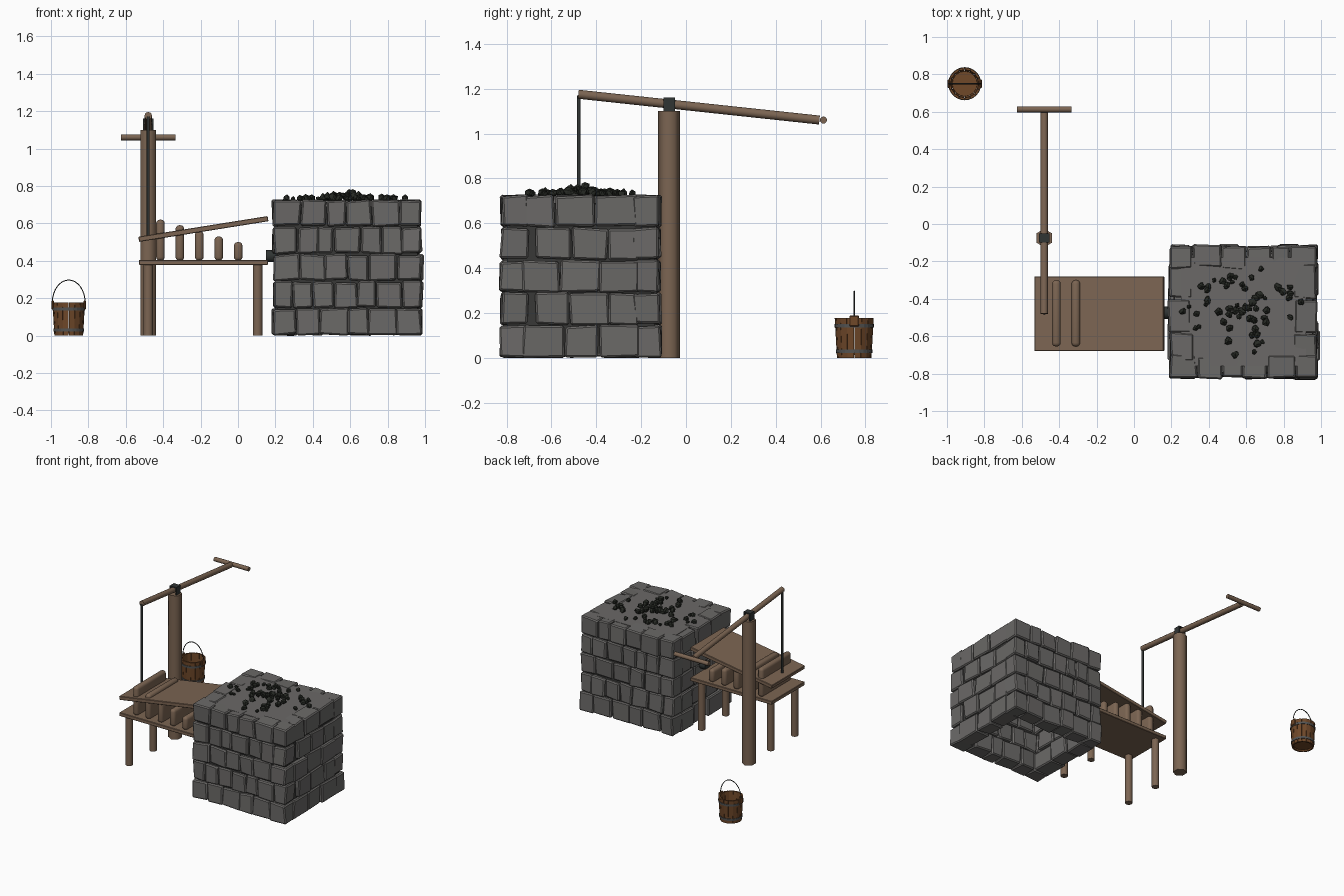
import bpy, bmesh, math, random
from mathutils import Vector, Matrix

random.seed(7)
cube = bpy.data.objects.get("Cube")
if cube:
    bpy.data.objects.remove(cube, do_unlink=True)


def material(name, r, g, b):
    m = bpy.data.materials.new(name)
    m.use_nodes = True
    m.diffuse_color = (r, g, b, 1)
    bsdf = m.node_tree.nodes["Principled BSDF"]
    bsdf.inputs["Base Color"].default_value = (r, g, b, 1)
    bsdf.inputs["Roughness"].default_value = 0.9
    return m


STONE = material("grey stone", 0.145, 0.14, 0.135)
JOINT = material("dark joint", 0.04, 0.04, 0.038)
COAL = material("black coal", 0.02, 0.023, 0.018)
WOOD = material("weathered wood", 0.2, 0.13, 0.085)
STAVE = material("bucket wood", 0.16, 0.065, 0.022)
IRON = material("dark iron", 0.03, 0.035, 0.034)
HOOP = material("hoop metal", 0.09, 0.09, 0.088)


def finish(bm, name, mat, smooth=None):
    bmesh.ops.recalc_face_normals(bm, faces=bm.faces[:])
    me = bpy.data.meshes.new(name)
    bm.to_mesh(me)
    bm.free()
    me.materials.append(mat)
    ob = bpy.data.objects.new(name, me)
    bpy.context.collection.objects.link(ob)
    if smooth:
        bpy.ops.object.select_all(action='DESELECT')
        ob.select_set(True)
        bpy.context.view_layer.objects.active = ob
        bpy.ops.object.shade_smooth_by_angle(angle=math.radians(smooth))
    return ob


def add_box(bm, lo, hi, jitter=0.0, bevel=0.0, segments=1):
    """Add a box between two corners, optionally uneven and bevelled."""
    lo, hi = Vector(lo), Vector(hi)
    part = bmesh.new()
    bmesh.ops.create_cube(part, size=1)
    for v in part.verts:
        v.co = (lo + hi) / 2 + v.co * (hi - lo)
        v.co += Vector([random.uniform(-jitter, jitter) for _ in range(3)])
    if bevel:
        bmesh.ops.bevel(part, geom=part.edges[:], offset=bevel,
                        segments=segments, profile=0.5, affect='EDGES')
    me = bpy.data.meshes.new("part")
    part.to_mesh(me)
    part.free()
    bm.from_mesh(me)
    bpy.data.meshes.remove(me)


def box(name, mat, lo, hi, bevel=0.0, segments=1, smooth=None):
    bm = bmesh.new()
    add_box(bm, lo, hi, 0, bevel, segments)
    return finish(bm, name, mat, smooth)


def rod(name, mat, a, b, radius, sides=12, taper=1.0):
    """A round bar between two points."""
    a, b = Vector(a), Vector(b)
    turn = (b - a).to_track_quat('Z', 'Y').to_matrix().to_4x4()
    bm = bmesh.new()
    bmesh.ops.create_cone(bm, cap_ends=True, segments=sides, radius1=radius,
                          radius2=radius * taper, depth=(b - a).length,
                          matrix=Matrix.Translation((a + b) / 2) @ turn)
    return finish(bm, name, mat, 62)


def add_wedges(bm, centre, count, gap, low, high, thick):
    """Ring of curved wedges; low and high are (outer radius, z)."""
    step = math.tau / count
    for i in range(count):
        ring = []
        for r, z in (low, high):
            for d, t in ((0, gap), (0, 1 - gap), (thick, 1 - gap), (thick, gap)):
                a = (i + t) * step
                ring.append(bm.verts.new((centre[0] + (r - d) * math.cos(a),
                                          centre[1] + (r - d) * math.sin(a), z)))
        for k in range(4):
            n = (k + 1) % 4
            bm.faces.new((ring[k], ring[n], ring[n + 4], ring[k + 4]))
        bm.faces.new(ring[:4])
        bm.faces.new(ring[4:])


# Hearth: five courses of uneven blocks around a hollow
X0, X1, Y0, Y1, TOP, DEEP = 0.19, 0.98, -0.82, -0.12, 0.725, 0.12
ROWS = 5
row_h = TOP / ROWS


def cuts(a, b, count):
    inner = [a + (b - a) * (i + random.uniform(-0.17, 0.17)) / count
             for i in range(1, count)]
    return [a] + inner + [b]


bm = bmesh.new()
for row in range(ROWS):
    z0, z1 = row * row_h + 0.005, (row + 1) * row_h - 0.002
    for y in (Y0, Y1 - DEEP):
        xs = cuts(X0, X1, 6 + row % 2)
        for a, b in zip(xs, xs[1:]):
            out = random.uniform(-0.008, 0.008)
            add_box(bm, (a + 0.002, y + out, z0), (b - 0.002, y + DEEP + out, z1), 0.007, 0.008)
    for x in (X0, X1 - DEEP):
        ys = cuts(Y0 + 0.09 + 0.06 * (row % 2), Y1 - 0.09, 3)
        for a, b in zip(ys, ys[1:]):
            out = random.uniform(-0.008, 0.008)
            add_box(bm, (x + out, a + 0.002, z0), (x + DEEP + out, b - 0.002, z1), 0.007, 0.008)
finish(bm, "hearth_blocks", STONE)
box("hearth_bed", STONE, (X0 + 0.06, Y0 + 0.06, 0.69), (X1 - 0.06, Y1 - 0.06, 0.722))

# Mortar behind the block faces
bm = bmesh.new()
M = 0.025
for y in (Y0 + M, Y1 - M):
    add_box(bm, (X0 + M, y - 0.004, 0.02), (X1 - M, y + 0.004, 0.69))
for x in (X0 + M, X1 - M):
    add_box(bm, (x - 0.004, Y0 + M, 0.02), (x + 0.004, Y1 - M, 0.69))
finish(bm, "hearth_mortar", JOINT)

# Coal lumps, heaped in the middle
bm = bmesh.new()
for i in range(70):
    d = 0.3 * random.random() ** 0.9
    a = random.uniform(0, math.tau)
    size = random.uniform(0.012, 0.024)
    z = TOP + size * 0.5 + max(0, 0.14 - d) * random.uniform(0, 0.3)
    place = Matrix.Translation((0.58 + d * 1.08 * math.cos(a), -0.47 + d * 0.85 * math.sin(a), z))
    lump = bmesh.ops.create_icosphere(bm, subdivisions=1, radius=size)["verts"]
    for v in lump:
        v.co = place @ (v.co * random.uniform(0.75, 1.25))
finish(bm, "coal", COAL)

# Bellows: table, sloping lid, folds, legs and nozzle
box("bellows_table", WOOD, (-0.53, -0.68, 0.378), (0.16, -0.28, 0.405), 0.003)
lid = box("bellows_lid", WOOD, (-0.35, -0.2, -0.014), (0.35, 0.2, 0.014), 0.003)
lid.location = (-0.185, -0.48, 0.57)
lid.rotation_euler.y = -math.atan2(0.11, 0.69)
for i in range(5):
    x = -0.415 + i * 0.104
    box(f"bellows_fold_{i + 1}", WOOD, (x - 0.023, -0.655, 0.4),
        (x + 0.023, -0.3, 0.62 - i * 0.03), 0.02, 3, 50)
for x, side in ((-0.48, "right"), (0.105, "left")):
    for y, end in ((-0.63, "front"), (-0.34, "back")):
        rod(f"{end}_{side}_leg", WOOD, (x, y, 0), (x, y, 0.38), 0.026)
rod("bellows_nozzle", IRON, (0.15, -0.475, 0.425), (0.24, -0.475, 0.425), 0.033)

# Post, lever beam, handle, bracket and pull rod
rod("post", WOOD, (-0.48, -0.075, 0), (-0.48, -0.075, 1.1), 0.049, 6).data.transform(Matrix.Identity(4))
rod("lever_beam", WOOD, (-0.48, -0.48, 1.175), (-0.48, 0.595, 1.06), 0.02)
rod("lever_handle", WOOD, (-0.625, 0.613, 1.06), (-0.335, 0.613, 1.06), 0.016)
bm = bmesh.new()
for x in (-0.504, -0.456):
    add_box(bm, (x - 0.004, -0.1, 1.09), (x + 0.004, -0.05, 1.158))
add_box(bm, (-0.508, -0.1, 1.152), (-0.452, -0.05, 1.16))
finish(bm, "beam_bracket", IRON)
rod("pull_rod", IRON, (-0.48, -0.478, 0.52), (-0.48, -0.478, 1.17), 0.008, 8)

# Bucket: staves, floor, hoops, ears and wire handle
C = (-0.905, 0.75)
bm = bmesh.new()
add_wedges(bm, C, 16, 0.025, (0.077, 0), (0.087, 0.178), 0.012)
finish(bm, "bucket_staves", STAVE)
rod("bucket_floor", STAVE, (*C, 0.012), (*C, 0.024), 0.068, 24)
for name, z in (("lower", 0.022), ("upper", 0.135)):
    bm = bmesh.new()
    r = 0.08 + z * 0.056
    add_wedges(bm, C, 24, 0, (r, z), (r + 0.001, z + 0.016), 0.006)
    finish(bm, f"{name}_hoop", HOOP)
bm = bmesh.new()
for s in (-1, 1):
    x = C[0] + s * 0.086
    add_box(bm, (x - 0.006, C[1] - 0.022, 0.14), (x + 0.006, C[1] + 0.022, 0.188), 0, 0.004)
finish(bm, "bucket_ears", STAVE)
curve = bpy.data.curves.new("bucket_handle", 'CURVE')
curve.dimensions = '3D'
curve.bevel_depth = 0.003
curve.bevel_resolution = 1
line = curve.splines.new('POLY')
line.points.add(16)
for i, p in enumerate(line.points):
    a = math.pi * i / 16
    p.co = (C[0] + 0.088 * math.cos(a), C[1], 0.175 + 0.122 * math.sin(a), 1)
curve.materials.append(IRON)
bpy.context.collection.objects.link(bpy.data.objects.new("bucket_handle", curve))
